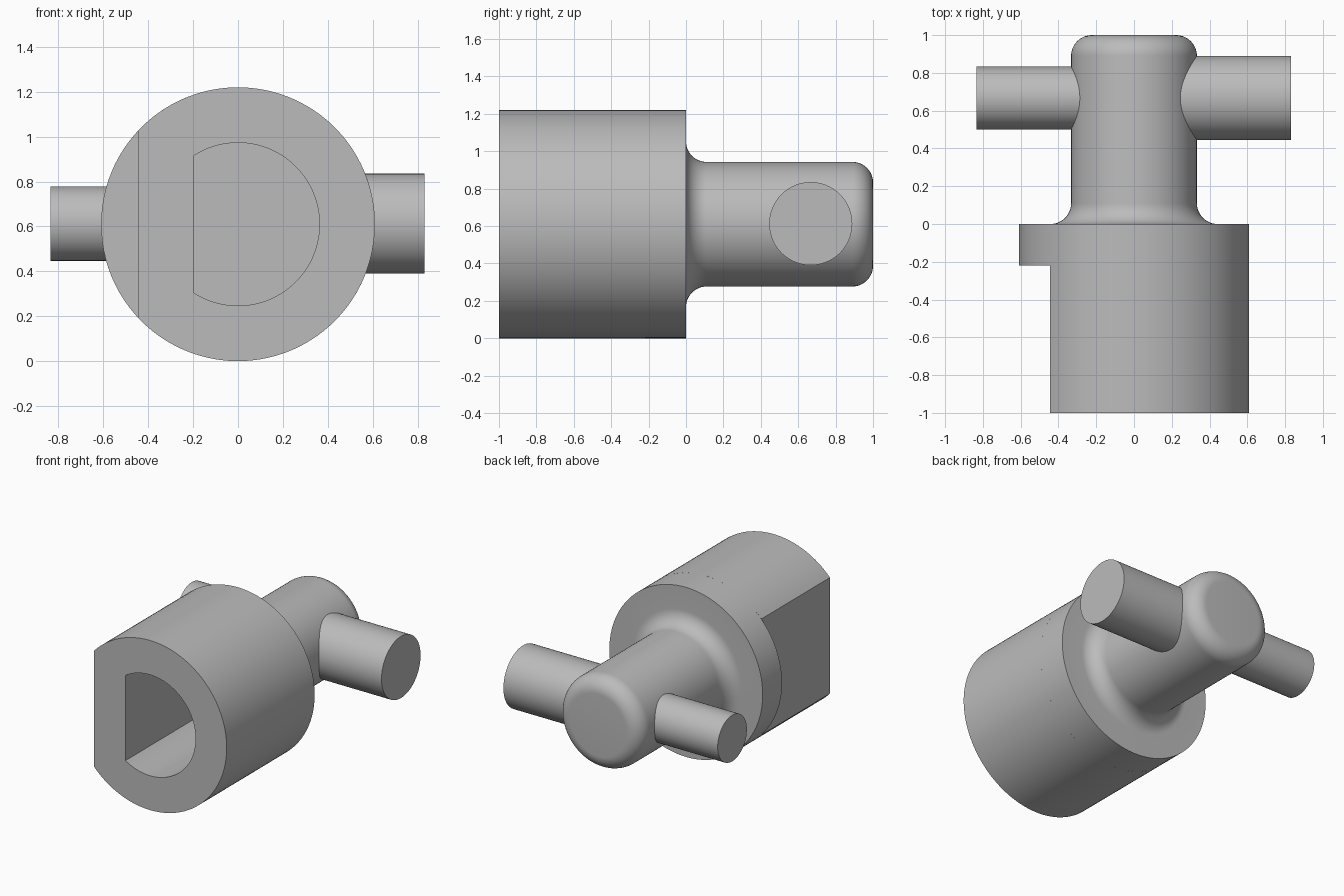
import bpy
import bmesh
import math
from mathutils import Matrix, Vector

AXIS_Z = 0.61      # height of the shared axis
SEGMENTS = 96

cube = bpy.data.objects.get("Cube")
if cube:
    bpy.data.objects.remove(cube, do_unlink=True)

grey = bpy.data.materials.new("plain grey")
grey.use_nodes = True
colour = (0.5, 0.5, 0.5, 1)
grey.diffuse_color = colour
grey.node_tree.nodes["Principled BSDF"].inputs["Base Color"].default_value = colour


def add_object(name, bm):
    bmesh.ops.recalc_face_normals(bm, faces=bm.faces)
    mesh = bpy.data.meshes.new(name)
    bm.to_mesh(mesh)
    bm.free()
    mesh.materials.append(grey)
    obj = bpy.data.objects.new(name, mesh)
    bpy.context.collection.objects.link(obj)
    return obj


def smooth(obj):
    bpy.ops.object.select_all(action="DESELECT")
    obj.select_set(True)
    bpy.context.view_layer.objects.active = obj
    bpy.ops.object.shade_smooth_by_angle(angle=math.radians(30))


def d_prism(name, radius, flat_x, y0, y1):
    """Cylinder along y with its right side cut off at flat_x."""
    bm = bmesh.new()
    half = math.acos(flat_x / radius)
    ring = []
    for i in range(SEGMENTS + 1):
        a = -half + 2 * half * i / SEGMENTS
        ring.append(bm.verts.new((radius * math.cos(a), y0, AXIS_Z + radius * math.sin(a))))
    face = bm.faces.new(ring)
    ends = bmesh.ops.extrude_face_region(bm, geom=[face])["geom"]
    moved = [v for v in ends if isinstance(v, bmesh.types.BMVert)]
    bmesh.ops.translate(bm, verts=moved, vec=(0, y1 - y0, 0))
    return add_object(name, bm)


def arc(y, r, radius, start, end, steps=12):
    """Quarter-round in a (y, r) profile."""
    angles = [math.radians(start + (end - start) * i / steps) for i in range(steps + 1)]
    return [(y + radius * math.cos(a), r + radius * math.sin(a)) for a in angles]


def lathe(name, profile):
    """Turn a (y, r) profile round the shared axis."""
    bm = bmesh.new()
    verts = [bm.verts.new((r, y, AXIS_Z)) for y, r in profile]
    edges = [bm.edges.new(pair) for pair in zip(verts, verts[1:])]
    bmesh.ops.spin(bm, geom=verts + edges, cent=(0, 0, AXIS_Z), axis=(0, 1, 0),
                   angle=math.tau, steps=SEGMENTS)
    bmesh.ops.remove_doubles(bm, verts=bm.verts, dist=1e-5)
    return add_object(name, bm)


def cross_pin(name, side, radius, length):
    bm = bmesh.new()
    place = Matrix.Translation(Vector((side * length / 2, 0.667, AXIS_Z + 0.003)))
    bmesh.ops.create_cone(bm, cap_ends=True, segments=SEGMENTS, radius1=radius,
                          radius2=radius, depth=length,
                          matrix=place @ Matrix.Rotation(math.pi / 2, 4, "Y"))
    smooth(add_object(name, bm))


# Socket body with a flatted side and a D-shaped blind bore
socket = d_prism("socket_body", 0.61, -0.445, -1, -0.22)
bore = d_prism("bore_cutter", 0.363, -0.195, -1.1, -0.221)
bore.hide_render = True
cut = socket.modifiers.new("bore", "BOOLEAN")
cut.operation = "DIFFERENCE"
cut.solver = "EXACT"
cut.object = bore
bpy.context.view_layer.objects.active = socket
bpy.ops.object.modifier_apply(modifier=cut.name)
bpy.data.objects.remove(bore, do_unlink=True)
smooth(socket)

# Full round collar and the filleted, round-ended shaft
blend = 0.11
shaft_r = 0.333
profile = [(-0.22, 0), (-0.22, 0.61), (0, 0.61)]
profile += arc(blend, shaft_r + blend, blend, 180, 270)
profile += arc(1 - blend, shaft_r - blend, blend, 90, 0)
profile += [(1, 0)]
smooth(lathe("collar_and_shaft", profile))

# Cross pins of unequal thickness
cross_pin("left_pin", 1, 0.222, 0.83)
cross_pin("right_pin", -1, 0.166, 0.835)
